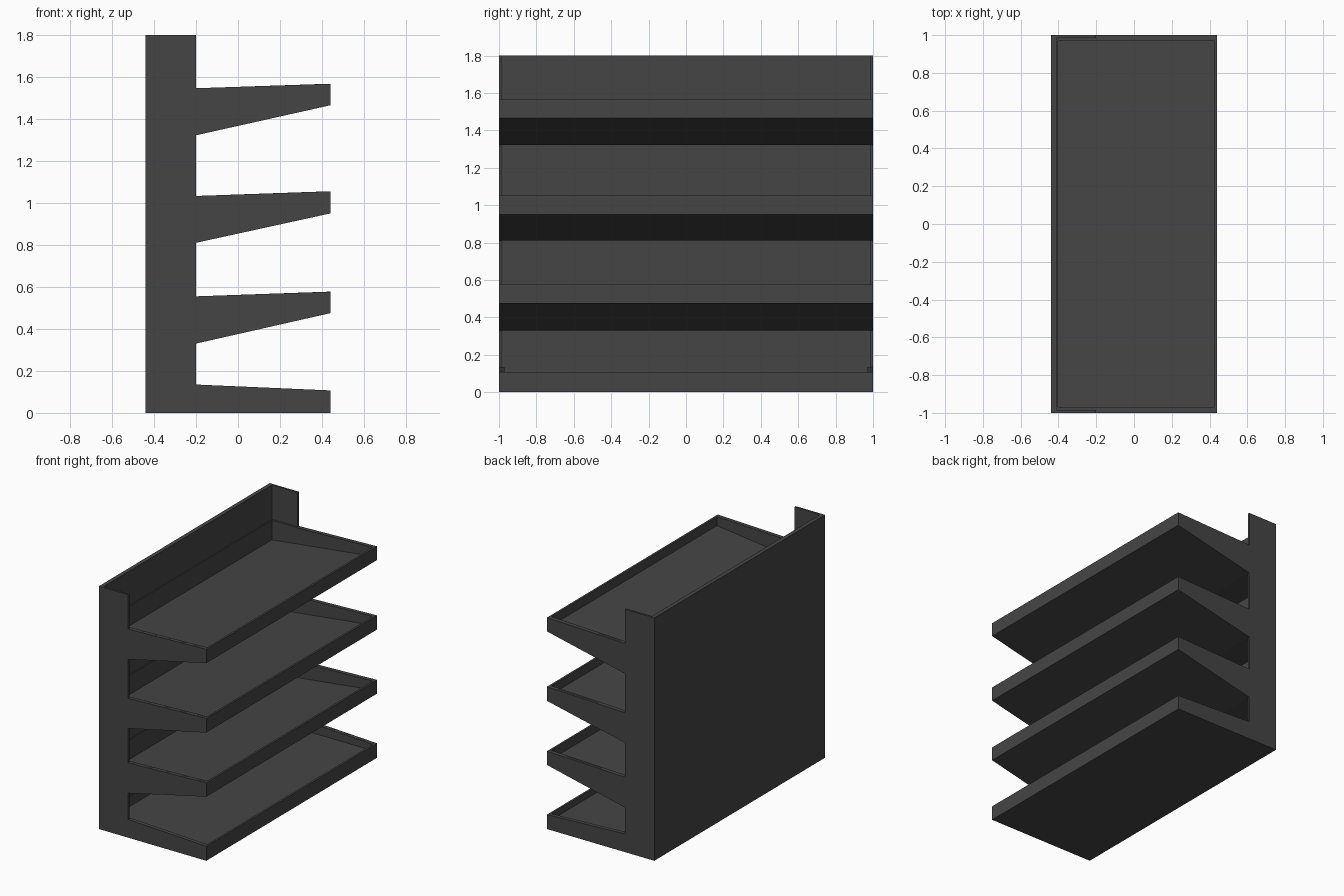
import bpy, bmesh

if "Cube" in bpy.data.objects:
    bpy.data.objects.remove(bpy.data.objects["Cube"])

mat = bpy.data.materials.new("dark_grey")
mat.diffuse_color = (0.06, 0.06, 0.06, 1)
mat.use_nodes = True
mat.node_tree.nodes["Principled BSDF"].inputs["Base Color"].default_value = mat.diffuse_color


def extrude_profile(name, profile, y0, y1):
    """Extrude an (x, z) outline from y0 to y1."""
    bm = bmesh.new()
    face = bm.faces.new([bm.verts.new((x, y0, z)) for x, z in profile])
    ext = bmesh.ops.extrude_face_region(bm, geom=[face])
    moved = [v for v in ext["geom"] if isinstance(v, bmesh.types.BMVert)]
    bmesh.ops.translate(bm, verts=moved, vec=(0, y1 - y0, 0))
    bmesh.ops.recalc_face_normals(bm, faces=bm.faces)
    mesh = bpy.data.meshes.new(name)
    bm.to_mesh(mesh)
    bm.free()
    mesh.materials.append(mat)
    obj = bpy.data.objects.new(name, mesh)
    bpy.context.collection.objects.link(obj)
    return obj


BACK, POST, FRONT, TOP = -0.44, -0.2, 0.44, 1.8
INNER = -0.41

# Each shelf: underside at post / front, rim at post / front, floor at back / front
shelves = [
    (0.0, 0.0, 0.135, 0.107, 0.06, 0.06),
    (0.33, 0.475, 0.555, 0.577, 0.41, 0.51),
    (0.81, 0.95, 1.033, 1.055, 0.89, 0.99),
    (1.322, 1.465, 1.546, 1.567, 1.40, 1.50),
]

# Back panel
extrude_profile("back_panel",
                [(BACK, 0), (INNER, 0), (INNER, TOP), (BACK, TOP)], -0.985, 0.985)

# Comb-shaped side panels with a bracket arm for every shelf
comb = [(BACK, 0)]
for b0, b1, t0, t1, _, _ in shelves:
    if b0 > 0:
        comb.append((POST, b0))
    comb += [(FRONT, b1), (FRONT, t1), (POST, t0)]
comb += [(POST, TOP), (BACK, TOP)]
for side, y0, y1 in (("left", -1, -0.985), ("right", 0.985, 1)):
    extrude_profile(side + "_side_panel", comb, y0, y1)

# Shelf trays
for i, (b0, b1, t0, t1, f0, f1) in enumerate(shelves, 1):
    name = f"shelf_{i}"
    # sloped floor slab
    extrude_profile(name + "_floor",
                    [(INNER, b0), (POST, b0), (FRONT, b1), (FRONT, f1), (INNER, f0)],
                    -0.985, 0.985)
    # front lip
    extrude_profile(name + "_front_lip",
                    [(0.425, f1), (FRONT, f1), (FRONT, t1), (0.425, t1)],
                    -0.985, 0.985)
    # low back lip and side rims
    extrude_profile(name + "_back_lip",
                    [(INNER, f0), (INNER + 0.008, f0), (INNER + 0.008, t0), (INNER, t0)],
                    -0.97, 0.97)
    rim = [(INNER, f0), (0.425, f1), (0.425, t1), (POST, t0), (INNER, t0)]
    for side, y0, y1 in (("left", -0.985, -0.97), ("right", 0.97, 0.985)):
        extrude_profile(f"{name}_{side}_rim", rim, y0, y1)
